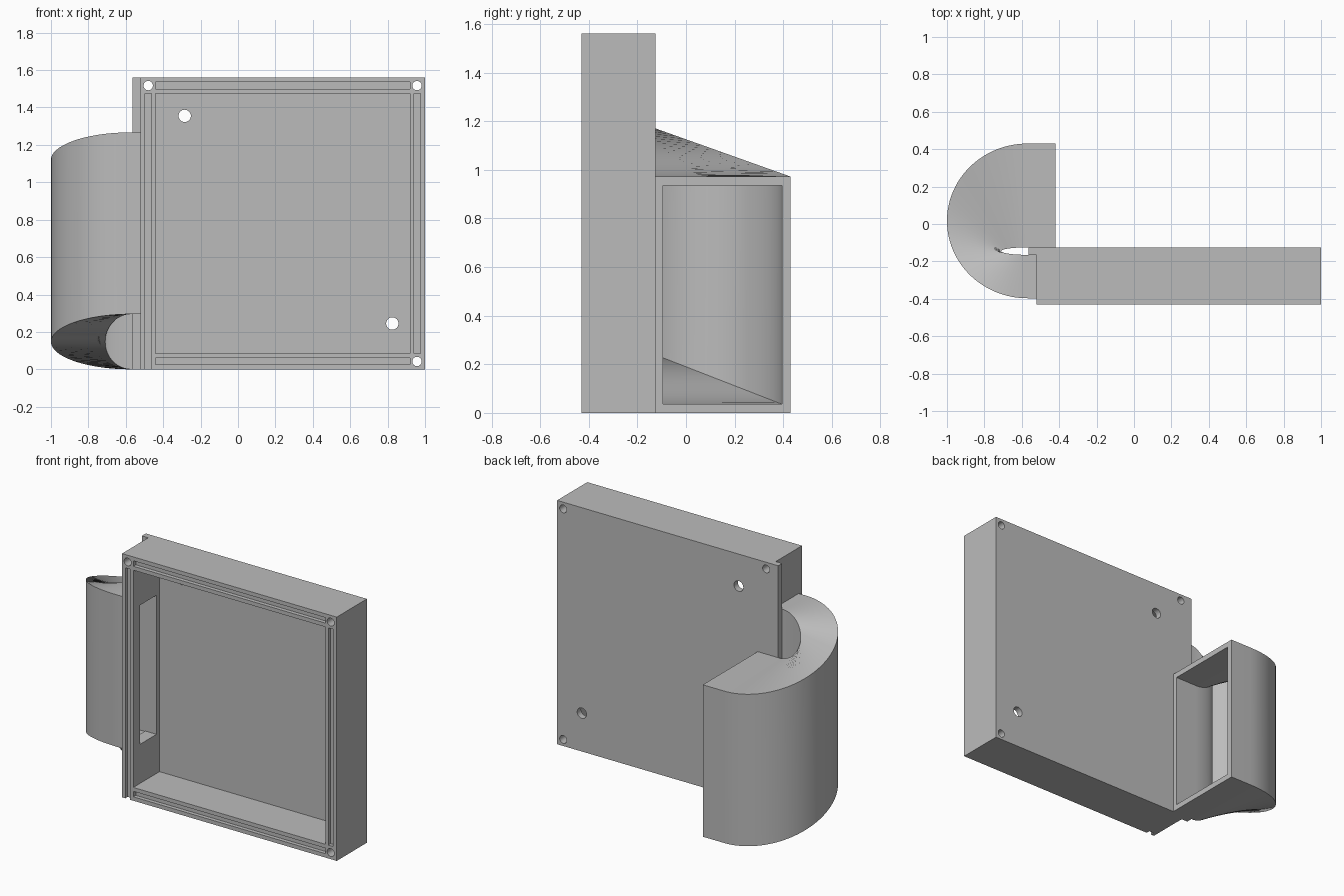
import bpy, bmesh, math

if "Cube" in bpy.data.objects:
    bpy.data.objects.remove(bpy.data.objects["Cube"])

grey = bpy.data.materials.new("plain_grey")
grey.diffuse_color = (0.5, 0.5, 0.5, 1)
grey.use_nodes = True
grey.node_tree.nodes["Principled BSDF"].inputs["Base Color"].default_value = grey.diffuse_color

Y0, Y1 = -0.43, -0.125       # front and back of the case
TOP = 1.56


def make(name, bm):
    bmesh.ops.recalc_face_normals(bm, faces=bm.faces)
    me = bpy.data.meshes.new(name)
    bm.to_mesh(me)
    bm.free()
    ob = bpy.data.objects.new(name, me)
    bpy.context.collection.objects.link(ob)
    me.materials.append(grey)
    return ob


def smooth(ob):
    bpy.ops.object.select_all(action='DESELECT')
    ob.select_set(True)
    bpy.context.view_layer.objects.active = ob
    bpy.ops.object.shade_smooth_by_angle(angle=math.radians(30))


def prism(name, pts, axis, length):
    """Closed outline swept along an axis."""
    bm = bmesh.new()
    face = bm.faces.new([bm.verts.new(p) for p in pts])
    ext = bmesh.ops.extrude_face_region(bm, geom=[face])
    verts = [g for g in ext["geom"] if isinstance(g, bmesh.types.BMVert)]
    bmesh.ops.translate(bm, verts=verts, vec=[a * length for a in axis])
    return make(name, bm)


def block(x0, x1, y0, y1, z0, z1):
    return prism("cutter", [(x0, y0, z0), (x1, y0, z0), (x1, y1, z0), (x0, y1, z0)],
                 (0, 0, 1), z1 - z0)


def rod(x, z, r, n=32):
    pts = [(x + r * math.cos(2 * math.pi * i / n), Y0 - 0.05,
            z + r * math.sin(2 * math.pi * i / n)) for i in range(n)]
    return prism("cutter", pts, (0, 1, 0), 0.5)


def cut(ob, cutter):
    mod = ob.modifiers.new("cut", 'BOOLEAN')
    mod.operation, mod.solver, mod.object = 'DIFFERENCE', 'EXACT', cutter
    bpy.context.view_layer.objects.active = ob
    bpy.ops.object.modifier_apply(modifier=mod.name)
    bpy.data.objects.remove(cutter)


# Case with a thin lip along the back left edge
outline = [(-0.52, Y0), (1, Y0), (1, Y1), (-0.565, Y1), (-0.565, -0.165), (-0.52, -0.165)]
case = prism("case", [(x, y, 0) for x, y in outline], (0, 0, 1), TOP)

# Open front, and the slot leading into the duct
cut(case, block(-0.44, 0.92, -0.6, -0.165, 0.085, 1.475))
cut(case, block(-0.6, -0.40, -0.362, -0.195, 0.335, 1.225))

# Seal grooves around the rim; the left one runs out of the bottom
G = Y0 + 0.025
for x0, x1, z0, z1 in [(-0.44, 0.92, 1.50, 1.535), (-0.44, 0.92, 0.025, 0.06),
                       (0.94, 0.975, 0.085, 1.475), (-0.497, -0.462, -0.1, 1.475)]:
    cut(case, block(x0, x1, -0.6, G, z0, z1))

# Corner screw holes and two larger holes in the back wall
for x, z, r in [(-0.48, 1.517, 0.025), (0.957, 1.517, 0.025), (0.957, 0.042, 0.025),
                (-0.285, 1.355, 0.033), (0.825, 0.245, 0.033)]:
    cut(case, rod(x, z, r))
smooth(case)


# Duct: hollow rectangular section turning half round while descending
CX, N, DROP, HIGH, WALL = -0.57, 48, 0.295, 0.972, 0.036


def section(t, x_end=None):
    def ring(ro, so, ri, si, pad):
        # so and si are the (front, back) y limits of the outer and inner bends
        def at(r, s):
            x = CX - r * math.sin(t) if x_end is None else x_end
            return x, (s[0] + s[1]) / 2 - (s[1] - s[0]) / 2 * math.cos(t)
        low = DROP * (1 + math.cos(t)) / 2
        a, b = at(ro, so), at(ri, si)
        z0, z1 = low + pad, low + HIGH - pad
        return [(*a, z0), (*b, z0), (*b, z1), (*a, z1)]
    return (ring(0.43, (-0.397, 0.43), 0.14, (-0.165, Y1), 0) +
            ring(0.394, (-0.362, 0.394), 0.176, (-0.195, -0.095), WALL))


stations = ([section(0, -0.52)] + [section(math.pi * i / N) for i in range(N + 1)] +
            [section(math.pi, -0.42)])
bm = bmesh.new()
rows = [[bm.verts.new(p) for p in s] for s in stations]
for a, b in zip(rows, rows[1:]):
    for base in (0, 4):
        for i in range(4):
            j, k = base + i, base + (i + 1) % 4
            bm.faces.new([a[j], a[k], b[k], b[j]])
for row in (rows[0], rows[-1]):
    for i in range(4):
        k = (i + 1) % 4
        bm.faces.new([row[i], row[k], row[4 + k], row[4 + i]])
smooth(make("curved_duct", bm))
